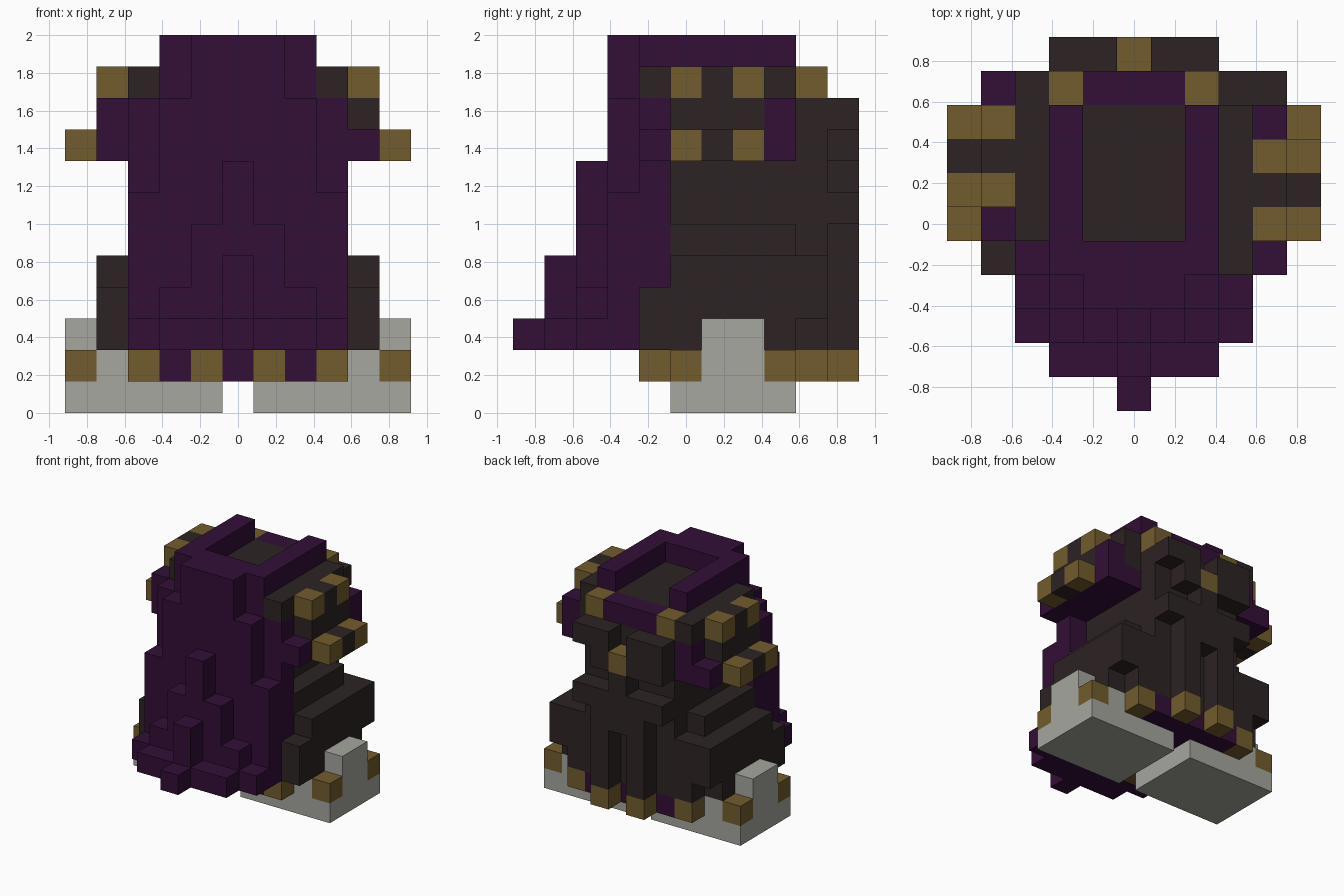
import bpy, bmesh
from mathutils import Vector

old = bpy.data.objects.get("Cube")
if old:
    bpy.data.objects.remove(old, do_unlink=True)

UNIT = 1 / 6
COLOURS = {
    "purple": (0.033, 0.0045, 0.038),
    "dark brown": (0.026, 0.017, 0.017),
    "gold": (0.17, 0.107, 0.026),
    "pale grey": (0.38, 0.385, 0.345),
}


def make_material(name, rgb):
    mat = bpy.data.materials.new(name)
    mat.use_nodes = True
    mat.diffuse_color = (*rgb, 1)
    bsdf = mat.node_tree.nodes["Principled BSDF"]
    bsdf.inputs["Base Color"].default_value = (*rgb, 1)
    bsdf.inputs["Roughness"].default_value = 0.9
    return mat


MATS = {n: make_material(n, c) for n, c in COLOURS.items()}
cells = {}      # block position -> (part name, colour)


def box(part, colour, x, y, z):
    """Fill inclusive block ranges; a single number means one block thick."""
    spans = [r if isinstance(r, tuple) else (r, r) for r in (x, y, z)]
    (x0, x1), (y0, y1), (z0, z1) = spans
    for i in range(x0, x1 + 1):
        for j in range(y0, y1 + 1):
            for k in range(z0, z1 + 1):
                cells[i, j, k] = (part, colour)


def pair(part, colour, x, y, z):
    """Same box on both sides."""
    a, b = x if isinstance(x, tuple) else (x, x)
    box(part, colour, (a, b), y, z)
    box(part, colour, (-b, -a), y, z)


P, D, G, W = COLOURS

# robe body, stepping in towards the neck
box("robe", D, (-2, 2), (0, 4), (2, 10))
box("robe", D, (-4, 4), (0, 3), (2, 4))
box("robe", D, (-4, 4), 4, (3, 4))
box("robe", D, (-3, 3), 4, 2)
box("robe", D, (-3, 3), (0, 3), 5)
pair("robe", D, 4, -1, (2, 3))

# folds down the back
pair("back_folds", D, 1, 5, (2, 4))
box("back_folds", D, (-1, 1), 5, 5)
box("back_folds", D, (-2, 2), 5, 6)
box("back_folds", D, 0, 5, 7)

# hem with alternating gold blocks
box("hem", P, (-3, 3), (-1, 4), 1)
for x in (-3, -1, 1, 3):
    box("hem_trim", G, x, -1, 1)
    box("hem_trim", G, x, 5 if abs(x) == 1 else 4, 1)

# feet with gold corner blocks
pair("feet", W, (1, 5), (0, 3), 0)
pair("feet", W, 4, (0, 3), 1)
pair("feet", W, 5, (1, 2), (1, 2))
for y in (0, 3):
    pair("feet_trim", G, 5, y, 1)

# front drape: height of each column by row, from the centre outwards
DRAPE = {-1: (11, 11, 11, 9), -2: (11, 11, 9, 6), -3: (7, 5, 3, 2),
         -4: (4, 2, 2), -5: (2,)}
for y, tops in DRAPE.items():
    for x, top in enumerate(tops):
        pair("front_drape", P, x, y, (2, top))

# collar ring and head block
pair("collar", P, 3, (0, 3), 8)
pair("collar", D, 3, (0, 3), (9, 10))
pair("crown_rim", P, 2, (0, 3), 11)

# shoulder ornaments: the right one sits one block further back
for side, shift in ((1, 0), (-1, 1)):
    name = "left_shoulder" if side > 0 else "right_shoulder"
    end_a, end_b = (-1, 3) if side > 0 else (4, 0)
    box(name, P, 4 * side, (min(end_a, end_b), max(end_a, end_b)), 8)
    box(name, P, 4 * side, end_b, 9)
    box(name, P, 3 * side, end_a, (8, 9))
    box(name, D, 3 * side, end_a, 10)
    box(name, D, 4 * side, (shift, 2 + shift), 9)
    for n, colour in enumerate((G, D, G)):
        box(name, colour, 4 * side, n + shift, 10)
        box(name, colour, 5 * side, n + shift, 8)

# back of the collar
pair("back_collar", G, 2, 4, 10)
box("back_collar", P, (-1, 1), 4, 10)
pair("back_collar", D, (1, 2), 5, 9)
pair("back_collar", D, 1, 5, 8)
box("back_collar", D, -2, 5, 8)
box("back_collar", G, 0, 5, 8)

DIRECTIONS = [Vector(d) for d in
              ((1, 0, 0), (-1, 0, 0), (0, 1, 0), (0, -1, 0), (0, 0, 1), (0, 0, -1))]


def build_part(part):
    """Mesh the exposed block faces of one part."""
    bm = bmesh.new()
    used = []
    for cell, (owner, colour) in cells.items():
        if owner != part:
            continue
        if colour not in used:
            used.append(colour)
        centre = Vector(cell) + Vector((0, 0, 0.5))
        for d in DIRECTIONS:
            if tuple(int(c) for c in Vector(cell) + d) in cells:
                continue
            a = Vector((d.y, d.z, d.x)) / 2
            b = d.cross(a)
            mid = centre + d / 2
            corners = (mid - a - b, mid + a - b, mid + a + b, mid - a + b)
            face = bm.faces.new([bm.verts.new(c * UNIT) for c in corners])
            face.material_index = used.index(colour)
    bmesh.ops.remove_doubles(bm, verts=bm.verts, dist=0.001)
    mesh = bpy.data.meshes.new(part)
    bm.to_mesh(mesh)
    bm.free()
    for colour in used:
        mesh.materials.append(MATS[colour])
    obj = bpy.data.objects.new(part, mesh)
    bpy.context.collection.objects.link(obj)


for part in dict.fromkeys(owner for owner, _ in cells.values()):
    build_part(part)
